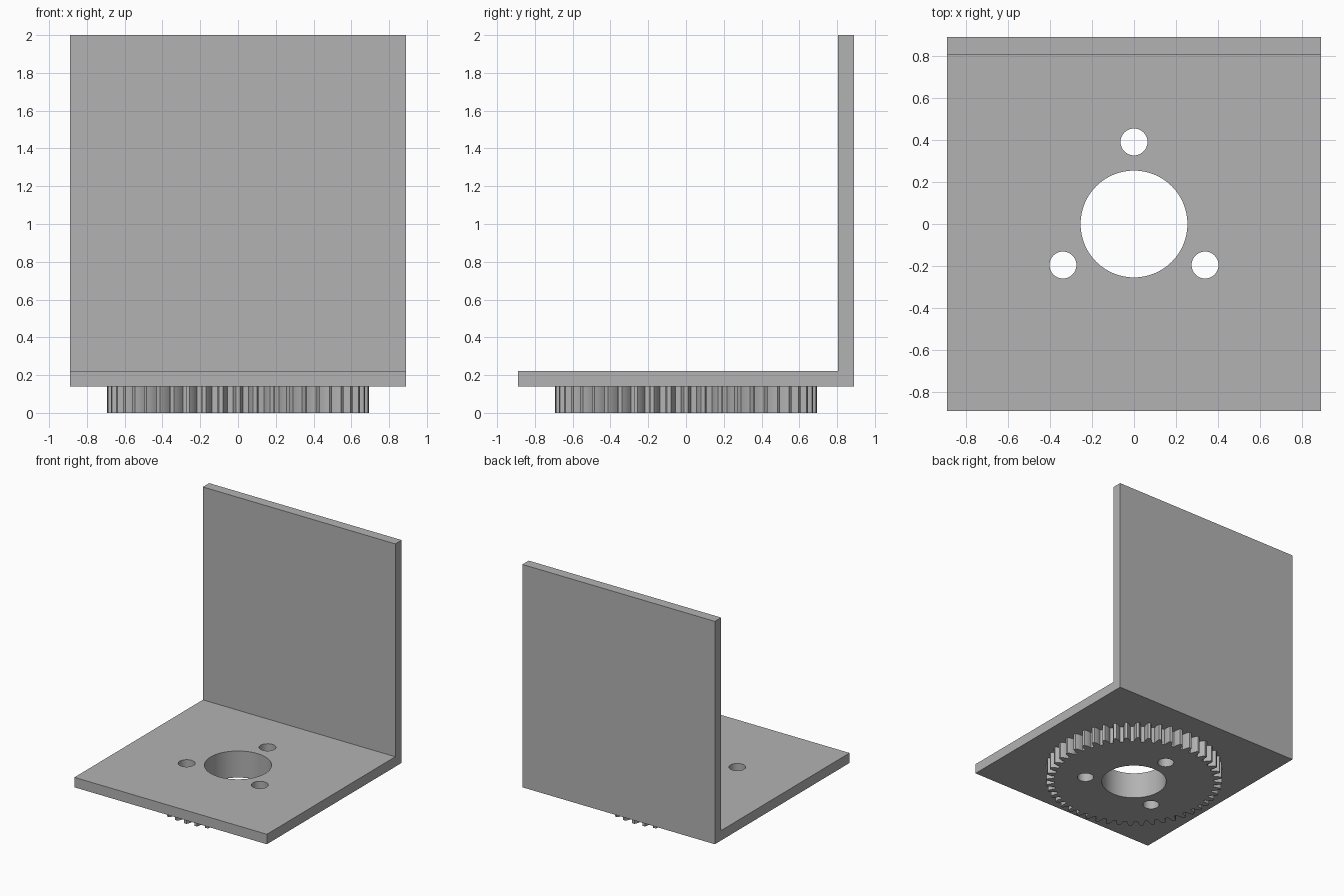
import bpy
from math import cos, sin, pi, radians

cube = bpy.data.objects.get("Cube")
if cube:
    bpy.data.objects.remove(cube, do_unlink=True)

INCH = 2 / 4.5                  # overall height is 4.5 inches
HALF = 2 * INCH                 # half the plate width
SHEET = 0.1875 * INCH           # plate thickness
GEAR_H = 0.3125 * INCH
TEETH = 48
MODULE = INCH / 16

grey = bpy.data.materials.new("plain grey")
grey.use_nodes = True
grey.diffuse_color = (0.45, 0.45, 0.45, 1)
grey.node_tree.nodes["Principled BSDF"].inputs["Base Color"].default_value = (0.45, 0.45, 0.45, 1)


def circle(x, y, r, n=64):
    return [(x + r * cos(2 * pi * i / n), y + r * sin(2 * pi * i / n)) for i in range(n)]


def rectangle(x0, x1, y0, y1):
    return [(x0, y0), (x1, y0), (x1, y1), (x0, y1)]


def gear_outline():
    """Tooth flanks given as (radius, half angle as a share of the pitch)."""
    pitch_r = MODULE * TEETH / 2
    flank = [(pitch_r - 1.25 * MODULE, 0.33), (pitch_r - 0.6 * MODULE, 0.295),
             (pitch_r, 0.25), (pitch_r + 0.5 * MODULE, 0.19), (pitch_r + MODULE, 0.12)]
    tooth = [(r, -a) for r, a in flank] + [(r, a) for r, a in reversed(flank)]
    step = 2 * pi / TEETH
    return [(r * cos((i + a) * step), r * sin((i + a) * step))
            for i in range(TEETH) for r, a in tooth]


def extruded(name, outlines, z0, z1):
    """Fill the first outline, leave the others as holes, extrude from z0 to z1."""
    curve = bpy.data.curves.new(name, "CURVE")
    curve.dimensions = "2D"
    curve.fill_mode = "BOTH"
    curve.extrude = (z1 - z0) / 2
    for outline in outlines:
        spline = curve.splines.new("POLY")
        spline.points.add(len(outline) - 1)
        for point, (x, y) in zip(spline.points, outline):
            point.co = (x, y, 0, 1)
        spline.use_cyclic_u = True
    obj = bpy.data.objects.new(name, curve)
    obj.location.z = (z0 + z1) / 2
    bpy.context.collection.objects.link(obj)
    bpy.ops.object.select_all(action="DESELECT")
    obj.select_set(True)
    bpy.context.view_layer.objects.active = obj
    bpy.ops.object.convert(target="MESH")
    obj = bpy.context.object
    obj.data.materials.clear()
    obj.data.materials.append(grey)
    # weld the caps to the walls
    bpy.ops.object.mode_set(mode="EDIT")
    bpy.ops.mesh.select_all(action="SELECT")
    bpy.ops.mesh.remove_doubles(threshold=0.0001)
    bpy.ops.mesh.normals_make_consistent(inside=False)
    bpy.ops.object.mode_set(mode="OBJECT")
    bpy.ops.object.shade_smooth_by_angle(angle=radians(12))
    return obj


# Shaft bore and three bolt holes, running through gear and base
holes = [circle(0, 0, 0.254)]
for k in range(3):
    angle = pi / 2 + k * 2 * pi / 3
    holes.append(circle(0.39 * cos(angle), 0.39 * sin(angle), 0.064, 40))

extruded("spur_gear", [gear_outline()] + holes, 0, GEAR_H)
extruded("base_plate", [rectangle(-HALF, HALF, -HALF, HALF)] + holes, GEAR_H, GEAR_H + SHEET)

# Upright plate along the back edge
extruded("back_plate", [rectangle(-HALF, HALF, HALF - SHEET, HALF)], GEAR_H + SHEET, 2)
